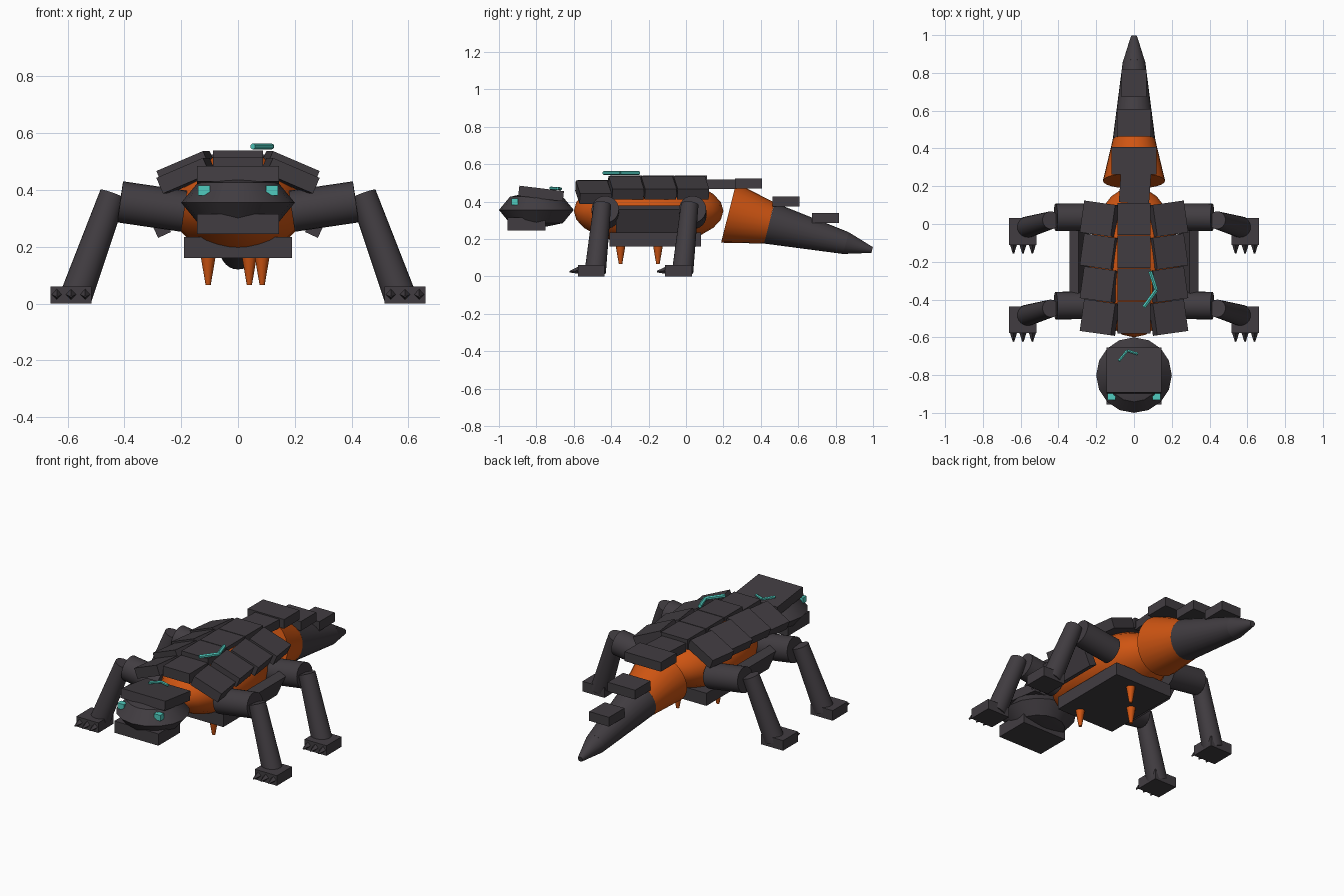
import bpy
from math import radians
from mathutils import Vector

old = bpy.data.objects.get("Cube")
if old:
    bpy.data.objects.remove(old, do_unlink=True)


def material(name, rgb):
    m = bpy.data.materials.new(name)
    m.use_nodes = True
    m.diffuse_color = (*rgb, 1)
    m.node_tree.nodes["Principled BSDF"].inputs["Base Color"].default_value = (*rgb, 1)
    return m


DARK = material("charcoal armour", (0.053, 0.046, 0.053))
ORANGE = material("burnt orange hide", (0.62, 0.09, 0.006))
TEAL = material("teal glow", (0.08, 0.6, 0.52))


def finish(name, mat, smooth=False):
    ob = bpy.context.object
    ob.name = name
    ob.data.materials.append(mat)
    if smooth:
        bpy.ops.object.shade_smooth_by_angle(angle=radians(35))
    return ob


def box(name, loc, size, mat=DARK, rot=(0, 0, 0)):
    bpy.ops.mesh.primitive_cube_add(size=1, location=loc, rotation=[radians(a) for a in rot])
    bpy.context.object.scale = size
    return finish(name, mat)


def ball(name, loc, size, mat, segments, rings):
    bpy.ops.mesh.primitive_uv_sphere_add(segments=segments, ring_count=rings, radius=1, location=loc)
    bpy.context.object.scale = size
    return finish(name, mat, True)


def limb(name, a, b, r1, r2, mat=DARK, sides=24):
    """Tapered cylinder running from point a to point b."""
    a, b = Vector(a), Vector(b)
    d = b - a
    bpy.ops.mesh.primitive_cone_add(vertices=sides, radius1=r1, radius2=r2, depth=d.length,
                                    location=(a + b) / 2,
                                    rotation=d.to_track_quat('Z', 'Y').to_euler())
    return finish(name, mat, sides > 6)


# Body and belly plate
ball("body", (0, -0.2, 0.35), (0.24, 0.4, 0.18), ORANGE, 24, 12)
box("belly_plate", (0, -0.165, 0.197), (0.38, 0.49, 0.075))

# Back armour: a centre row with a sloping row on each side
for i in range(4):
    y = -0.495 + i * 0.174
    drop = 0.024 if i == 0 else 0
    box(f"back_plate_{i + 1}", (0, y, 0.508 - drop), (0.175, 0.17, 0.06))
    for side, s in (("left", 1), ("right", -1)):
        box(f"side_plate_{side}_{i + 1}", (s * 0.182, y, 0.474 - drop),
            (0.18, 0.17, 0.06), rot=(0, s * 23, s * 8))
box("hip_plate", (0.005, 0.19, 0.492), (0.16, 0.16, 0.05), rot=(0, 0, -4))

# Flank plates leaning outwards at the top
for side, s in (("left", 1), ("right", -1)):
    box(f"flank_plate_{side}", (s * 0.288, -0.205, 0.305), (0.05, 0.34, 0.14), rot=(0, s * 25, 0))

# Belly spikes
for i, (x, y) in enumerate(((0.085, -0.35), (-0.105, -0.15), (0.04, 0.02))):
    limb(f"belly_spike_{i + 1}", (x, y, 0.17), (x, y, 0.065), 0.027, 0.009, ORANGE, 12)

# Head with brow plate, jaw and eyes
ball("head", (0, -0.8, 0.355), (0.2, 0.2, 0.1), DARK, 16, 4)
box("brow_plate", (0, -0.775, 0.443), (0.29, 0.24, 0.055), rot=(-7, 0, 0))
box("jaw", (0, -0.853, 0.28), (0.29, 0.205, 0.07))
for side, s in (("left", 1), ("right", -1)):
    box(f"eye_{side}", (s * 0.12, -0.915, 0.398), (0.042, 0.034, 0.034), TEAL)

# Legs: upper arm, lower leg, foot and three claws
for end, dy in (("front", 0), ("rear", 0.467)):
    for side, s in (("left", 1), ("right", -1)):
        tag = f"{end}_{side}"
        limb(f"upper_leg_{tag}", (s * 0.19, -0.43 + dy, 0.325), (s * 0.415, -0.432 + dy, 0.358), 0.073, 0.073)
        limb(f"lower_leg_{tag}", (s * 0.44, -0.447 + dy, 0.385), (s * 0.57, -0.485 + dy, 0.025), 0.047, 0.057)
        box(f"foot_{tag}", (s * 0.588, -0.507 + dy, 0.03), (0.145, 0.142, 0.06))
        for k in (-1, 0, 1):
            x = s * 0.588 + k * 0.05
            limb(f"claw_{tag}_{k + 2}", (x, -0.575 + dy, 0.032), (x, -0.623 + dy, 0.025), 0.019, 0.004, DARK, 4)

# Drooping tail in three tapering sections
joints = [((0, 0.228, 0.34), 0.165), ((0, 0.445, 0.285), 0.113),
          ((0, 0.855, 0.178), 0.06), ((0, 0.995, 0.141), 0.016)]
for i, part in enumerate(("tail_base", "tail_middle", "tail_tip")):
    (a, ra), (b, rb) = joints[i], joints[i + 1]
    limb(part, a, b, ra, rb, ORANGE if i == 0 else DARK)
for i, (y, z, w) in enumerate(((0.335, 0.497, 0.24), (0.535, 0.4, 0.18), (0.745, 0.312, 0.13))):
    box(f"tail_plate_{i + 1}", (0, y, z), (w, 0.145, 0.055))


# Glowing crack marks on the back and brow
def mark(name, points, r):
    for i in range(len(points) - 1):
        limb(f"{name}_{i + 1}", points[i], points[i + 1], r, r, TEAL, 6)


mark("back_mark", [(0.085, -0.25, 0.553), (0.118, -0.35, 0.553), (0.052, -0.44, 0.553)], 0.011)
mark("brow_mark", [(-0.08, -0.725, 0.472), (-0.035, -0.67, 0.468), (0.02, -0.688, 0.47)], 0.008)
